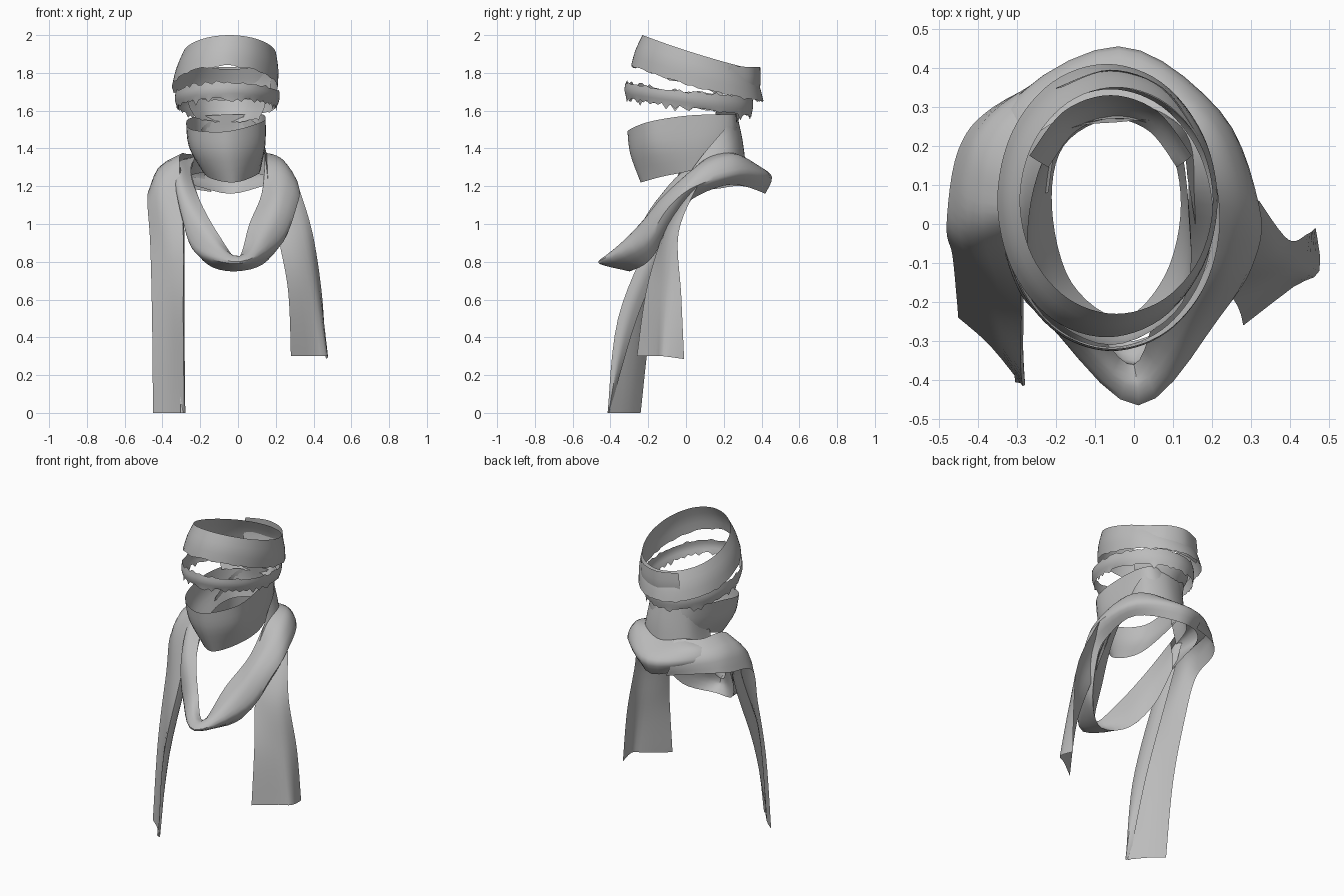
import bpy, math, random

random.seed(4)
cloth = bpy.data.materials.new("grey cloth")
cloth.diffuse_color = (0.5, 0.5, 0.5, 1)


def spline(pts, steps, closed=False):
    """Smooth curve through the given points."""
    n, out = len(pts), []
    get = (lambda i: pts[i % n]) if closed else (lambda i: pts[max(0, min(n - 1, i))])
    for i in range(n if closed else n - 1):
        a, b, c, d = (get(i + k) for k in (-1, 0, 1, 2))
        for s in range(steps):
            t = s / steps
            out.append(tuple(0.5 * (2 * q + (r - p) * t + (2 * p - 5 * q + 4 * r - w) * t * t
                                    + (3 * q - p - 3 * r + w) * t ** 3)
                             for p, q, r, w in zip(a, b, c, d)))
    return out if closed else out + [tuple(pts[-1])]


def ribbon(name, rows, closed=False, along=6, across=3, tear=(0, 0)):
    """Cloth sheet lofted through cross-section rows; tear roughens its low and high edges."""
    rails = [spline(r, along, closed) for r in zip(*rows)]
    grid = [spline(r, across) for r in zip(*rails)]
    w, n = len(grid[0]), len(grid)
    verts = []
    for row in grid:
        row = [list(p) for p in row]
        row[0][2] -= tear[0] * (random.random() ** 4 - 0.15)
        row[-1][2] += tear[1] * (random.random() ** 3 - 0.3)
        verts += row
    faces = [(i * w + j, (i + 1) % n * w + j, (i + 1) % n * w + j + 1, i * w + j + 1)
             for i in range(n if closed else n - 1) for j in range(w - 1)]
    me = bpy.data.meshes.new(name)
    me.from_pydata(verts, [], faces)
    me.materials.append(cloth)
    ob = bpy.data.objects.new(name, me)
    bpy.context.collection.objects.link(ob)
    bpy.ops.object.select_all(action='DESELECT')
    ob.select_set(True)
    bpy.context.view_layer.objects.active = ob
    bpy.ops.object.shade_smooth_by_angle(angle=math.radians(40))
    return ob


def hoop(cy, low, high):
    """Rows of a tilted band: (centre x, rx, ry, front z, side z, back z) for each edge."""
    rows = []
    for k in range(12):
        a = k * math.tau / 12
        row = []
        for cx, rx, ry, zf, zs, zb in (low, high):
            c = math.cos(a)
            z = zs + (zf - zb) / 2 * c + ((zf + zb) / 2 - zs) * c * c
            row.append((cx + rx * math.sin(a), cy - ry * c, z))
        row.insert(1, tuple((p + q) / 2 + 0.008 * s for p, q, s in
                            zip(row[0], row[1], (math.sin(a), -math.cos(a), 0))))
        rows.append(row)
    return rows


# Head wraps: a clean upper band and a torn band beneath it
ribbon("upper_head_band",
       hoop(0.06, (-0.07, 0.28, 0.35, 1.84, 1.725, 1.65), (-0.045, 0.247, 0.29, 2.0, 1.90, 1.82)),
       True, tear=(0.012, 0))
ribbon("upper_head_band_overlap",
       hoop(0.055, (-0.065, 0.27, 0.325, 1.84, 1.74, 1.66), (-0.06, 0.26, 0.338, 1.9, 1.85, 1.83))[4:8])
ribbon("torn_head_band",
       hoop(0.015, (-0.06, 0.262, 0.33, 1.665, 1.615, 1.57), (-0.055, 0.275, 0.335, 1.75, 1.70, 1.68)),
       True, along=7, tear=(0.035, 0.02))
ribbon("nape_band",
       hoop(0.02, (-0.055, 0.19, 0.25, 1.58, 1.57, 1.54), (-0.06, 0.24, 0.31, 1.62, 1.64, 1.66))[4:9],
       tear=(0.015, 0.01))

# Face mask wrapped round the neck
ribbon("neck_mask", [
    [(-0.03, -0.24, 1.22), (-0.05, -0.295, 1.37), (-0.06, -0.31, 1.49)],
    [(0.08, -0.13, 1.25), (0.12, -0.18, 1.40), (0.125, -0.20, 1.54)],
    [(0.12, 0.05, 1.29), (0.14, 0.04, 1.42), (0.14, 0.02, 1.575)],
    [(0.08, 0.21, 1.36), (0.09, 0.24, 1.46), (0.10, 0.24, 1.58)],
    [(-0.05, 0.27, 1.37), (-0.05, 0.28, 1.46), (-0.05, 0.26, 1.58)],
    [(-0.18, 0.20, 1.36), (-0.19, 0.22, 1.46), (-0.20, 0.22, 1.57)],
    [(-0.21, 0.04, 1.33), (-0.26, 0.03, 1.43), (-0.27, 0.02, 1.55)],
    [(-0.16, -0.15, 1.25), (-0.225, -0.19, 1.38), (-0.245, -0.20, 1.50)],
], True, across=4)

# Wrap that climbs from the shoulders to the nape
ribbon("nape_wrap", [
    [(0.20, -0.04, 1.10), (0.19, -0.03, 1.16), (0.16, -0.02, 1.22)],
    [(0.22, 0.10, 1.20), (0.18, 0.11, 1.28), (0.14, 0.10, 1.38)],
    [(0.13, 0.25, 1.26), (0.12, 0.25, 1.38), (0.11, 0.22, 1.52)],
    [(-0.03, 0.32, 1.28), (-0.03, 0.30, 1.44), (-0.03, 0.27, 1.58)],
    [(-0.20, 0.25, 1.27), (-0.19, 0.24, 1.38), (-0.18, 0.23, 1.52)],
    [(-0.26, 0.08, 1.25), (-0.24, 0.08, 1.32), (-0.22, 0.08, 1.40)],
])

# Draped cowl hanging to a point on the chest
cowl = [
    [(-0.03, 0.27, 1.36), (-0.03, 0.38, 1.31), (-0.04, 0.455, 1.25), (-0.04, 0.42, 1.16)],
    [(0.12, 0.21, 1.38), (0.18, 0.27, 1.36), (0.22, 0.29, 1.27), (0.19, 0.24, 1.21)],
    [(0.14, 0.08, 1.33), (0.25, 0.08, 1.31), (0.32, 0.05, 1.20), (0.24, 0.03, 1.13)],
    [(0.125, -0.06, 1.16), (0.22, -0.11, 1.16), (0.31, -0.09, 1.09), (0.24, -0.06, 1.01)],
    [(0.06, -0.22, 1.00), (0.16, -0.26, 0.98), (0.225, -0.23, 0.90), (0.16, -0.19, 0.81)],
    [(0.00, -0.36, 0.82), (0.01, -0.42, 0.83), (0.01, -0.46, 0.79), (0.00, -0.30, 0.75)],
    [(-0.10, -0.27, 0.94), (-0.16, -0.28, 0.93), (-0.225, -0.25, 0.86), (-0.16, -0.24, 0.785)],
    [(-0.20, -0.14, 1.12), (-0.27, -0.16, 1.12), (-0.30, -0.16, 1.05), (-0.26, -0.12, 0.93)],
    [(-0.25, 0.04, 1.28), (-0.31, 0.02, 1.30), (-0.34, 0.00, 1.25), (-0.30, 0.00, 1.13)],
    [(-0.20, 0.24, 1.36), (-0.28, 0.29, 1.34), (-0.33, 0.29, 1.27), (-0.28, 0.25, 1.21)],
]
ribbon("cowl", cowl, True, along=5, across=4)

# Folded-under layer closing the hanging part of the cowl
under = []
for a, b, c, d in cowl[2:9]:
    mid = tuple((p + q) / 2 * 0.85 + r * 0.15 for p, q, r in zip(a, d, c))
    under.append([d, mid, a])
ribbon("cowl_underfold", under, along=5)

# Long tail over one shoulder
tail = [
    [(-0.14, 0.41, 1.17), (-0.18, 0.40, 1.27), (-0.12, 0.30, 1.36)],
    [(-0.36, 0.30, 1.20), (-0.36, 0.27, 1.30), (-0.26, 0.22, 1.37)],
    [(-0.45, 0.19, 1.19), (-0.42, 0.12, 1.30), (-0.30, 0.08, 1.37)],
    [(-0.48, 0.00, 1.14), (-0.42, -0.04, 1.23), (-0.31, -0.02, 1.30)],
    [(-0.465, -0.08, 0.90), (-0.38, -0.15, 0.92), (-0.29, -0.18, 0.95)],
    [(-0.455, -0.18, 0.50), (-0.37, -0.25, 0.50), (-0.29, -0.36, 0.50)],
    [(-0.45, -0.24, 0.0), (-0.37, -0.31, 0.0), (-0.285, -0.415, 0.0)],
]
ribbon("long_tail", tail)

# Inner edge of the tail turned back on itself, tapering to the hem
fold = []
for row, depth in zip(tail[3:], (0.07, 0.11, 0.10, 0.01)):
    x, y, z = row[2]
    fold.append([(x, y, z), (x + 0.006, y + depth / 2, z), (x - 0.02, y + depth, z)])
ribbon("long_tail_fold", fold)

# Short tail on the other side
ribbon("short_tail", [
    [(0.19, -0.02, 1.14), (0.24, 0.03, 1.20), (0.29, 0.05, 1.21), (0.32, 0.06, 1.20)],
    [(0.21, -0.12, 0.95), (0.29, -0.11, 0.95), (0.36, -0.08, 0.95), (0.395, -0.04, 0.95)],
    [(0.265, -0.21, 0.65), (0.36, -0.15, 0.64), (0.425, -0.10, 0.63), (0.445, -0.025, 0.62)],
    [(0.28, -0.26, 0.30), (0.41, -0.16, 0.30), (0.475, -0.12, 0.30), (0.465, -0.01, 0.285)],
])
